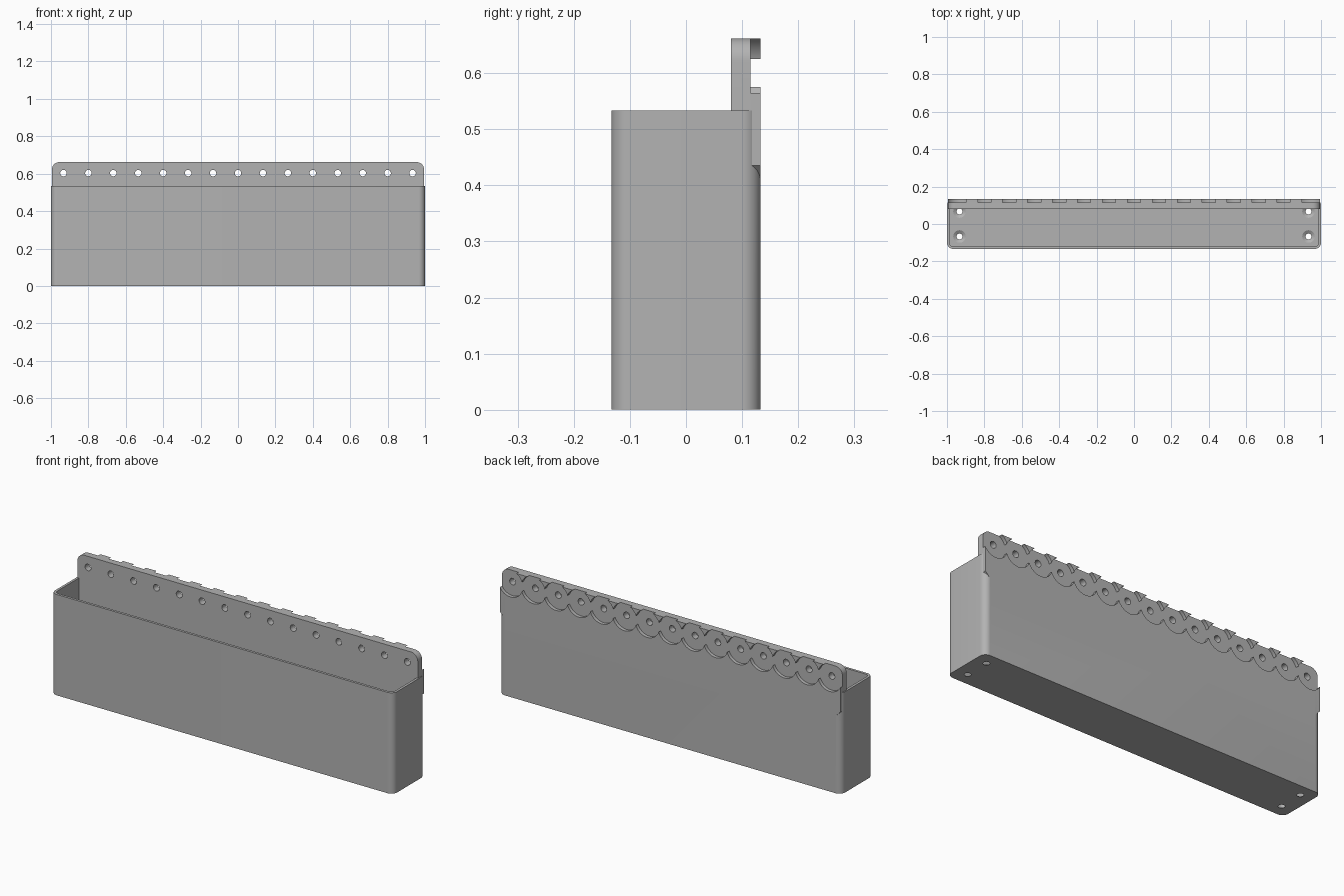
import bpy, bmesh, math
from mathutils import Vector

cube = bpy.data.objects.get("Cube")
if cube:
    bpy.data.objects.remove(cube, do_unlink=True)

grey = bpy.data.materials.new("plain grey")
grey.use_nodes = True
grey.diffuse_color = (0.45, 0.45, 0.45, 1)
grey.node_tree.nodes["Principled BSDF"].inputs["Base Color"].default_value = (0.45, 0.45, 0.45, 1)


def loft(name, rings):
    """Closed solid from a list of matching point loops."""
    bm = bmesh.new()
    loops = [[bm.verts.new(p) for p in ring] for ring in rings]
    n = len(loops[0])
    for low, high in zip(loops, loops[1:]):
        for i in range(n):
            j = (i + 1) % n
            bm.faces.new((low[i], low[j], high[j], high[i]))
    bm.faces.new(loops[0][::-1])
    bm.faces.new(loops[-1])
    bmesh.ops.recalc_face_normals(bm, faces=bm.faces)
    mesh = bpy.data.meshes.new(name)
    bm.to_mesh(mesh)
    bm.free()
    mesh.materials.append(grey)
    obj = bpy.data.objects.new(name, mesh)
    bpy.context.collection.objects.link(obj)
    return obj


def arc(cx, cy, r, start, end, steps):
    angles = [math.radians(start + (end - start) * i / steps) for i in range(steps + 1)]
    return [(cx + r * math.cos(a), cy + r * math.sin(a)) for a in angles]


def circle(cx, cy, r, steps=32):
    return arc(cx, cy, r, 0, 360, steps)[:-1]


def flat(points, z):
    return [Vector((x, y, z)) for x, y in points]


def upright(points, y):
    return [Vector((x, y, z)) for x, z in points]


def combine(target, other, operation):
    mod = target.modifiers.new("combine", 'BOOLEAN')
    mod.operation = operation
    mod.solver = 'EXACT'
    mod.object = other
    bpy.context.view_layer.objects.active = target
    bpy.ops.object.modifier_apply(modifier=mod.name)
    bpy.data.objects.remove(other, do_unlink=True)


# Bin body with rounded vertical corners
DEPTH, RIM, R = 0.133, 0.533, 0.033
cx, cy = 1 - R, DEPTH - R
outline = (arc(cx, cy, R, 0, 90, 10) + arc(-cx, cy, R, 90, 180, 10)
           + arc(-cx, -cy, R, 180, 270, 10) + arc(cx, -cy, R, 270, 360, 10))
body = loft("storage_bin", [flat(outline, 0), flat(outline, RIM)])

# Hollow inside, leaving a thick back wall
WALL, FACE = 0.0133, 0.08
r = R - WALL
hollow = ([(1 - WALL, FACE), (-1 + WALL, FACE)]
          + arc(-cx, -cy, r, 180, 270, 8) + arc(cx, -cy, r, 270, 360, 8))
combine(body, loft("hollow", [flat(hollow, WALL), flat(hollow, 0.7)]), 'DIFFERENCE')

# Hanging plate with rounded top corners and sloping lower ends
END, TOP, CORNER = 0.995, 0.662, 0.04
plate = ([(-0.965, 0.35), (0.965, 0.35), (0.965, 0.405), (END, 0.435)]
         + arc(END - CORNER, TOP - CORNER, CORNER, 0, 90, 10)
         + arc(CORNER - END, TOP - CORNER, CORNER, 90, 180, 10)
         + [(-END, 0.435), (-0.965, 0.405)])
combine(body, loft("hanging_plate", [upright(plate, FACE), upright(plate, DEPTH)]), 'UNION')

# Row of round recesses in the back, each with a through hole
for i in range(15):
    x = (i - 7) * 2 / 15
    recess = circle(x, 0.6, 0.0713, 48)
    combine(body, loft("recess", [upright(recess, 0.115), upright(recess, 0.2)]), 'DIFFERENCE')
    hole = circle(x, 0.603, 0.0173, 24)
    combine(body, loft("hole", [upright(hole, 0.0), upright(hole, 0.2)]), 'DIFFERENCE')

# Countersunk screw holes in the floor
for sx in (-1, 1):
    for sy in (-1, 1):
        px, py = sx * 0.933, sy * 0.0667
        rings = [flat(circle(px, py, rad, 24), z)
                 for rad, z in ((0.016, -0.01), (0.016, 0.002), (0.034, 0.0135), (0.034, 0.014))]
        combine(body, loft("screw_hole", rings), 'DIFFERENCE')

# Smooth the curves and keep the edges crisp
bpy.ops.object.select_all(action='DESELECT')
body.select_set(True)
bpy.context.view_layer.objects.active = body
bpy.ops.object.shade_smooth_by_angle(angle=math.radians(30))
